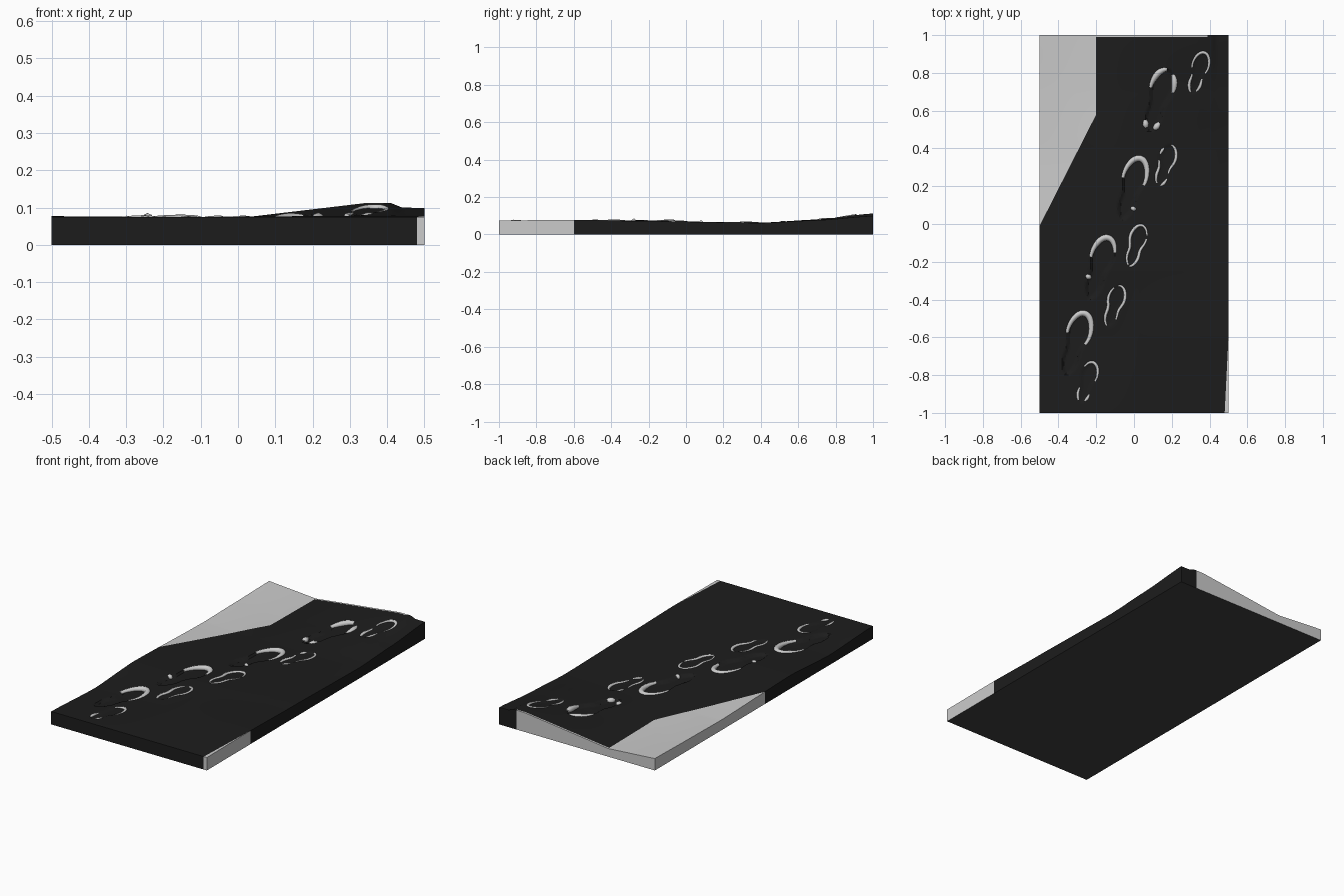
import bpy, bmesh, math
from mathutils import Vector

if "Cube" in bpy.data.objects:
    bpy.data.objects.remove(bpy.data.objects["Cube"])

# Terrain control heights: rows along y, columns along x
XS = [-0.5, -0.2, 0.02, 0.34, 0.41, 0.44, 0.5]
YS = [-1, -0.6, -0.25, 0.4, 0.7, 1]
ZS = [[.075, .075, .075, .075, .075, .075, .075],
      [.058, .068, .076, .078, .078, .078, .078],
      [.077, .075, .074, .072, .072, .072, .072],
      [.060, .056, .058, .062, .063, .063, .062],
      [.064, .050, .063, .080, .080, .078, .076],
      [.069, .047, .074, .112, .112, .100, .099]]

# Prints: x, y, grey rim arcs as (start, end) angle, 0 = toe, positive = right side
BIG = [(-.31, -.635, [(-1.3, 1.5)]),
       (-.185, -.235, [(-1.3, .9), (-2.0, -1.85)]),
       (-.015, .185, [(-1.3, 1.35), (2.1, 2.25)]),
       (.13, .655, [(-1.25, -.05), (.45, 1.2), (-2.75, -2.35), (2.3, 2.7)])]
SMALL = [(-.25, -.84, [(-.8, 1.4), (2.1, 2.6), (-2.7, -1.9)]),
         (-.105, -.435, [(-.2, 2.2), (-2.9, -.6)]),
         (.01, -.115, [(-2.9, .9), (1.1, 3.2)]),
         (.165, .31, [(0, 1.9), (-2.7, -1.4), (2.2, 2.9), (-1.1, -.7)]),
         (.34, .80, [(-1.4, 1.5), (1.8, 2.6), (-2.9, -1.7)])]
TILT = math.radians(17)
PRINTS = [(x, y, .34, .135, .012, .016, a) for x, y, a in BIG] + \
         [(x, y, .225, .095, .005, .008, a) for x, y, a in SMALL]


def locate(v, table):
    i = 0
    while i < len(table) - 2 and v > table[i + 1]:
        i += 1
    return i, min(1, max(0, (v - table[i]) / (table[i + 1] - table[i])))


def ground(x, y):
    i, s = locate(x, XS)
    j, t = locate(y, YS)
    t = t * t * (3 - 2 * t) * .5 + t * .5
    low = ZS[j][i] * (1 - s) + ZS[j][i + 1] * s
    high = ZS[j + 1][i] * (1 - s) + ZS[j + 1][i + 1] * s
    return low * (1 - t) + high * t


def half_width(c, width):
    """Half width of a sole at c = -1 (heel) to 1 (toe)."""
    waist = .3 * math.exp(-((c + .15) / .35) ** 2)
    return width / 2 * math.sqrt(max(0, 1 - c * c)) * (.95 + .2 * c - waist)


def height(x, y):
    z = ground(x, y)
    for px, py, length, width, depth, r, arcs in PRINTS:
        dx, dy = x - px, y - py
        u = dx * math.cos(TILT) - dy * math.sin(TILT)
        c = (dx * math.sin(TILT) + dy * math.cos(TILT)) / (length / 2)
        if abs(c) < 1:
            edge = half_width(c, width) - abs(u)
            z -= depth * min(1, max(0, edge / .012))
    return z


def is_dark(p):
    if p.y > .99 and p.x < .39:
        return False
    if p.x < -.2 and p.y > -.01 + (p.x + .5) * .59 / .3:
        return False
    return not p.x > .48 + (p.y + 1) * .05


def material(name, v):
    m = bpy.data.materials.new(name)
    m.diffuse_color = (v, v, v, 1)
    m.use_nodes = True
    m.node_tree.nodes["Principled BSDF"].inputs["Base Color"].default_value = m.diffuse_color
    return m


# Ground slab: grid cut along the colour borders, shaped, then closed below
bm = bmesh.new()
bmesh.ops.create_grid(bm, x_segments=100, y_segments=200, size=1)
for v in bm.verts:
    v.co.x *= .5
for point, normal in [((-.2, 0, 0), (1, 0, 0)), ((.39, 0, 0), (1, 0, 0)),
                      ((0, .99, 0), (0, 1, 0)), ((-.5, -.01, 0), (.59, -.3, 0)),
                      ((.48, -1, 0), (1, -.05, 0))]:
    bmesh.ops.bisect_plane(bm, geom=bm.verts[:] + bm.edges[:] + bm.faces[:], dist=1e-5,
                           plane_co=point, plane_no=Vector(normal).normalized())
for v in bm.verts:
    v.co.z = height(v.co.x, v.co.y)
border = [e for e in bm.edges if e.is_boundary]
walls = bmesh.ops.extrude_edge_only(bm, edges=border)['geom']
for v in walls:
    if isinstance(v, bmesh.types.BMVert):
        v.co.z = 0
bmesh.ops.contextual_create(bm, geom=[e for e in walls if isinstance(e, bmesh.types.BMEdge)
                                      and e.is_boundary])
bmesh.ops.recalc_face_normals(bm, faces=bm.faces[:])
for f in bm.faces:
    c = f.calc_center_median()
    f.material_index = 2 if f.normal.z < -.9 else (0 if is_dark(c) else 1)
mesh = bpy.data.meshes.new("ground_slab")
bm.to_mesh(mesh)
bm.free()
slab = bpy.data.objects.new("ground_slab", mesh)
bpy.context.collection.objects.link(slab)
for m in (material("dark_ground", .012), None, material("underside", .05)):
    mesh.materials.append(m)
bpy.context.view_layer.objects.active = slab
slab.select_set(True)
bpy.ops.object.shade_smooth_by_angle(angle=math.radians(30))

# Raised rims around the footprints
for n, (px, py, length, width, depth, r, arcs) in enumerate(PRINTS):
    cu = bpy.data.curves.new("footprint_rim", 'CURVE')
    cu.dimensions = '3D'
    cu.bevel_depth = r
    cu.bevel_resolution = 2
    cu.use_fill_caps = True
    for a, b in arcs:
        count = max(5, int((b - a) * 10))
        sp = cu.splines.new('POLY')
        sp.points.add(count - 1)
        for k, p in enumerate(sp.points):
            s = k / (count - 1)
            t = a + (b - a) * s
            u = math.copysign(half_width(math.cos(t), width), math.sin(t))
            v = math.cos(t) * length / 2
            x = px + u * math.cos(TILT) + v * math.sin(TILT)
            y = py - u * math.sin(TILT) + v * math.cos(TILT)
            p.co = (x, y, ground(x, y) - r * .45, 1)
            p.radius = .6 + .5 * math.sin(math.pi * s)
    bpy.context.collection.objects.link(bpy.data.objects.new("footprint_rim_%d" % n, cu))
